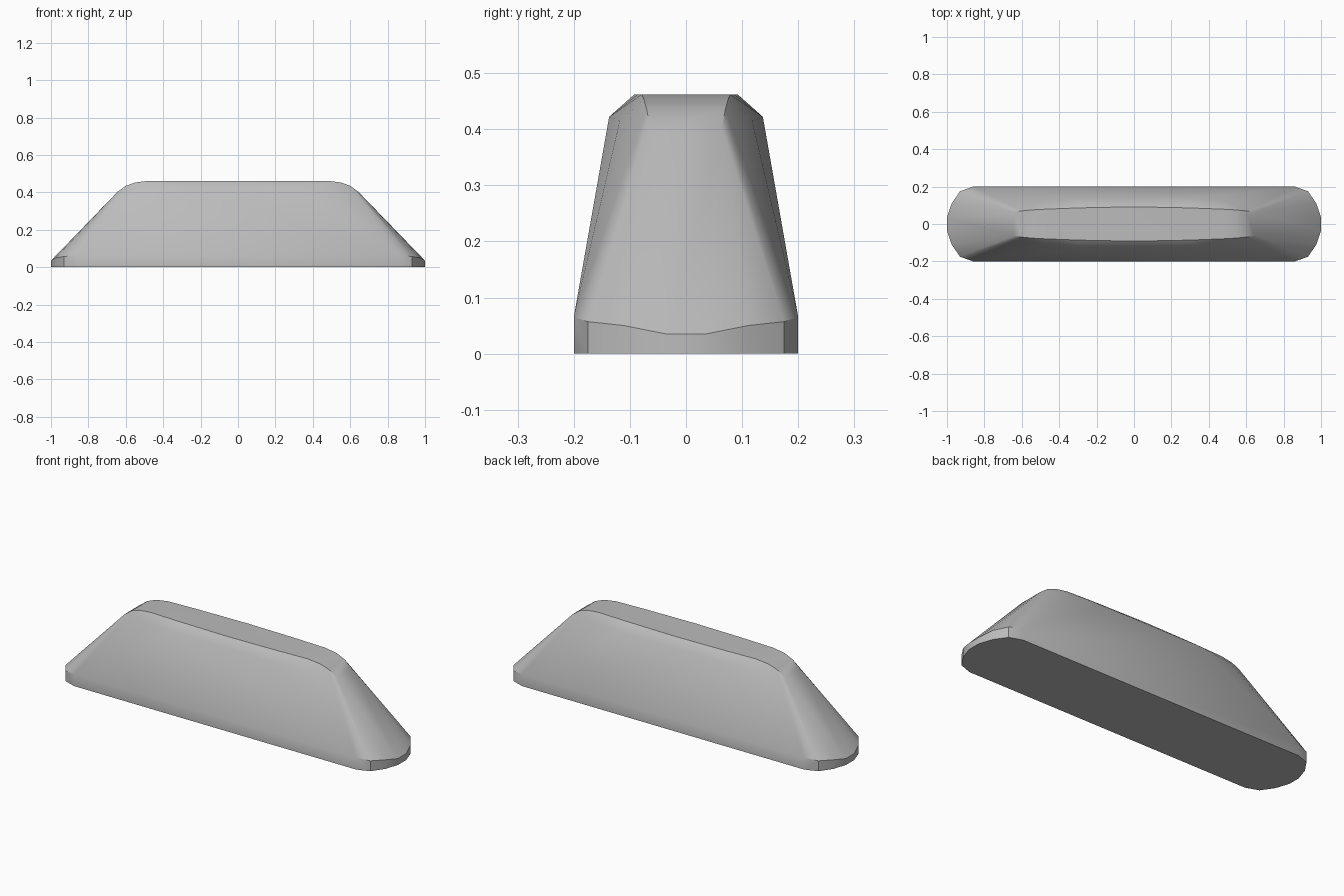
import bpy
import bmesh
import math

cube = bpy.data.objects.get("Cube")
if cube:
    bpy.data.objects.remove(cube, do_unlink=True)

# One quarter of the body; the rest is mirrored
foot = [(0.86, 0.20), (0.93, 0.175), (0.975, 0.11), (1.0, 0.035)]
rim_heights = [0.065, 0.057, 0.05, 0.035]
shoulder = [(0.30, 0.137, 0.422), (0.50, 0.118, 0.415)]
ridge = [(0.0, 0.092, 0.462), (0.30, 0.086, 0.462), (0.48, 0.079, 0.462),
         (0.55, 0.075, 0.453), (0.60, 0.070, 0.435), (0.645, 0.064, 0.402)]
quarter = [(x, y, 0) for x, y in foot]
quarter += [(x, y, z) for (x, y), z in zip(foot, rim_heights)]
quarter += shoulder + ridge
points = {(x * sx, y * sy, z) for x, y, z in quarter
          for sx in (1, -1) for sy in (1, -1)}

# Wrap the mirrored profile points into a closed tapered block
bm = bmesh.new()
for p in sorted(points):
    bm.verts.new(p)
hull = bmesh.ops.convex_hull(bm, input=bm.verts[:])
unused = [v for v in hull["geom_interior"] if isinstance(v, bmesh.types.BMVert)]
bmesh.ops.delete(bm, geom=unused, context="VERTS")
bmesh.ops.dissolve_limit(bm, angle_limit=math.radians(0.5),
                         verts=bm.verts[:], edges=bm.edges[:])
bmesh.ops.recalc_face_normals(bm, faces=bm.faces[:])
mesh = bpy.data.meshes.new("tapered_block")
bm.to_mesh(mesh)
bm.free()

block = bpy.data.objects.new("tapered_block", mesh)
bpy.context.collection.objects.link(block)

# Plain grey finish
grey = bpy.data.materials.new("grey")
grey.use_nodes = True
colour = (0.5, 0.5, 0.5, 1)
grey.diffuse_color = colour
grey.node_tree.nodes["Principled BSDF"].inputs["Base Color"].default_value = colour
mesh.materials.append(grey)

# Soft shading with crisp edges
bpy.ops.object.select_all(action="DESELECT")
block.select_set(True)
bpy.context.view_layer.objects.active = block
bpy.ops.object.shade_smooth_by_angle(angle=math.radians(30))
